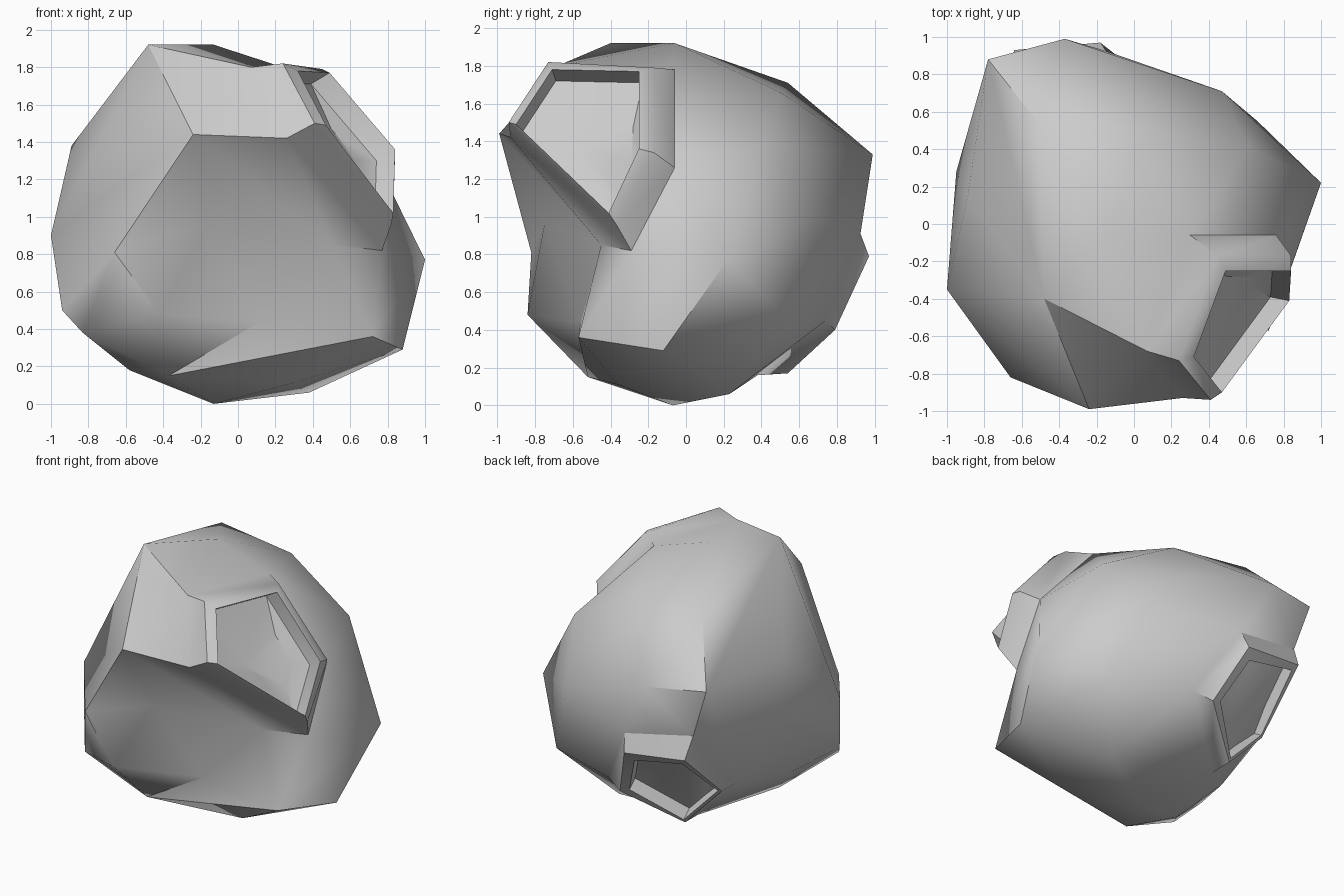
import bpy, bmesh, math
from mathutils import Vector

if "Cube" in bpy.data.objects:
    bpy.data.objects.remove(bpy.data.objects["Cube"])


def hull(name, pts):
    bm = bmesh.new()
    for p in pts:
        bm.verts.new(p)
    bmesh.ops.convex_hull(bm, input=bm.verts[:])
    loose = [v for v in bm.verts if not v.link_faces]
    bmesh.ops.delete(bm, geom=loose, context='VERTS')
    bmesh.ops.recalc_face_normals(bm, faces=bm.faces[:])
    return finish(name, bm)


def finish(name, bm):
    me = bpy.data.meshes.new(name)
    bm.to_mesh(me)
    bm.free()
    ob = bpy.data.objects.new(name, me)
    bpy.context.collection.objects.link(ob)
    return ob


def select(ob):
    bpy.ops.object.select_all(action='DESELECT')
    ob.select_set(True)
    bpy.context.view_layer.objects.active = ob


def combine(body, tool, operation):
    tool.hide_render = True
    mod = body.modifiers.new("combine", 'BOOLEAN')
    mod.operation = operation
    mod.solver = 'EXACT'
    mod.object = tool
    select(body)
    bpy.ops.object.modifier_apply(modifier=mod.name)
    bpy.data.objects.remove(tool)


def carve(body, deep, front):
    # convex cutter: front points are also pushed out past the surface
    out = [(x, y - 0.5, z) for x, y, z in front]
    combine(body, hull("cutter", deep + front + out), 'DIFFERENCE')


def socket(name, foot, rim, inner, sink):
    # five-sided raised rim with sloping skirt, sunken floor and a buried root
    sink = Vector(sink)
    floor = [Vector(p) + sink for p in inner]
    mid = sum((Vector(p) for p in foot), Vector()) / 5
    root = [Vector(p).lerp(mid, .3) + sink * 1.5 for p in foot]
    bm = bmesh.new()
    rings = [[bm.verts.new(p) for p in r] for r in (root, foot, rim, inner, floor)]
    for a, b in zip(rings, rings[1:]):
        for i in range(5):
            j = (i + 1) % 5
            bm.faces.new((a[i], a[j], b[j], b[i]))
    bm.faces.new(rings[-1])
    bm.faces.new(rings[0][::-1])
    bmesh.ops.triangulate(bm, faces=bm.faces[:])
    bmesh.ops.recalc_face_normals(bm, faces=bm.faces[:])
    return finish(name, bm)


# Key corners around the front hollow
C, D = (-.24, -.99, 1.44), (.26, -.93, 1.42)
G, H = (-.66, -.82, .81), (-.42, -.84, .48)
N, Q = (.72, -.57, .36), (.77, -.29, .82)
J, K = (-.37, -.52, .15), (.29, -.36, .11)
S, T, R = (-.16, -.75, .96), (.12, -.56, .44), (.51, -.45, .85)

# Socket outlines: foot on the rock, raised rim and opening
front_foot = [(.07, -.68, 1.80), (.30, -.06, 1.78), (.76, -.06, 1.26), Q, D]
front_rim = [(.24, -.73, 1.82), (.45, -.17, 1.79), (.84, -.17, 1.34),
             (.82, -.37, .96), (.41, -.94, 1.50)]
front_open = [(.32, -.71, 1.78), (.49, -.25, 1.77), (.84, -.25, 1.36),
              (.83, -.41, 1.02), (.47, -.90, 1.49)]
back_foot = [(-.15, .925, .91), (-.66, .86, 1.0), (-.70, .43, .50),
             (-.36, .38, .16), (.11, .74, .45)]
back_rim = [(-.18, .97, .79), (-.64, .93, .84), (-.66, .53, .47),
            (-.37, .54, .17), (-.02, .79, .40)]
back_mid = sum((Vector(p) for p in back_rim), Vector()) / 5
back_open = [Vector(p).lerp(back_mid, t)
             for p, t in zip(back_rim, (.24, .14, .07, .07, .2))]

# Rock body: faceted hull with the front hollow carved out
corners = [(-.48, -.40, 1.92), (-.13, -.06, 1.92), (-.89, .14, 1.38), (-1, -.35, .9),
           (-.83, -.58, .38), (-.58, -.25, .18), (-.13, -.07, 0), (.38, .23, .06),
           (.88, -.12, .29), (1, .22, .77), (-.51, .54, 1.71), (-.78, .88, 1.36),
           (-.37, .99, 1.33), (.47, .71, 1.0), (.61, .41, 1.38), (.08, .50, 1.66),
           (.66, .55, .44), (-.94, -.43, .50), (-.95, .28, .98), (-.8, -.05, .42)]
rock = hull("rock", corners + [C, G, H, N, J, K] + front_foot + back_foot)
carve(rock, [S, T, R], [C, D, H, N])
carve(rock, [S], [C, G, H])
carve(rock, [R], [D, Q, N])
carve(rock, [T], [H, N, J])

# Raised sockets fused to the rock
combine(rock, socket("front_socket", front_foot, front_rim, front_open,
                     (-.10, .02, -.06)), 'UNION')
combine(rock, socket("back_socket", back_foot, back_rim, back_open,
                     (.01, -.08, .05)), 'UNION')

# Smooth gentle slopes, keep hard edges
select(rock)
bpy.ops.object.shade_smooth_by_angle(angle=math.radians(36))
